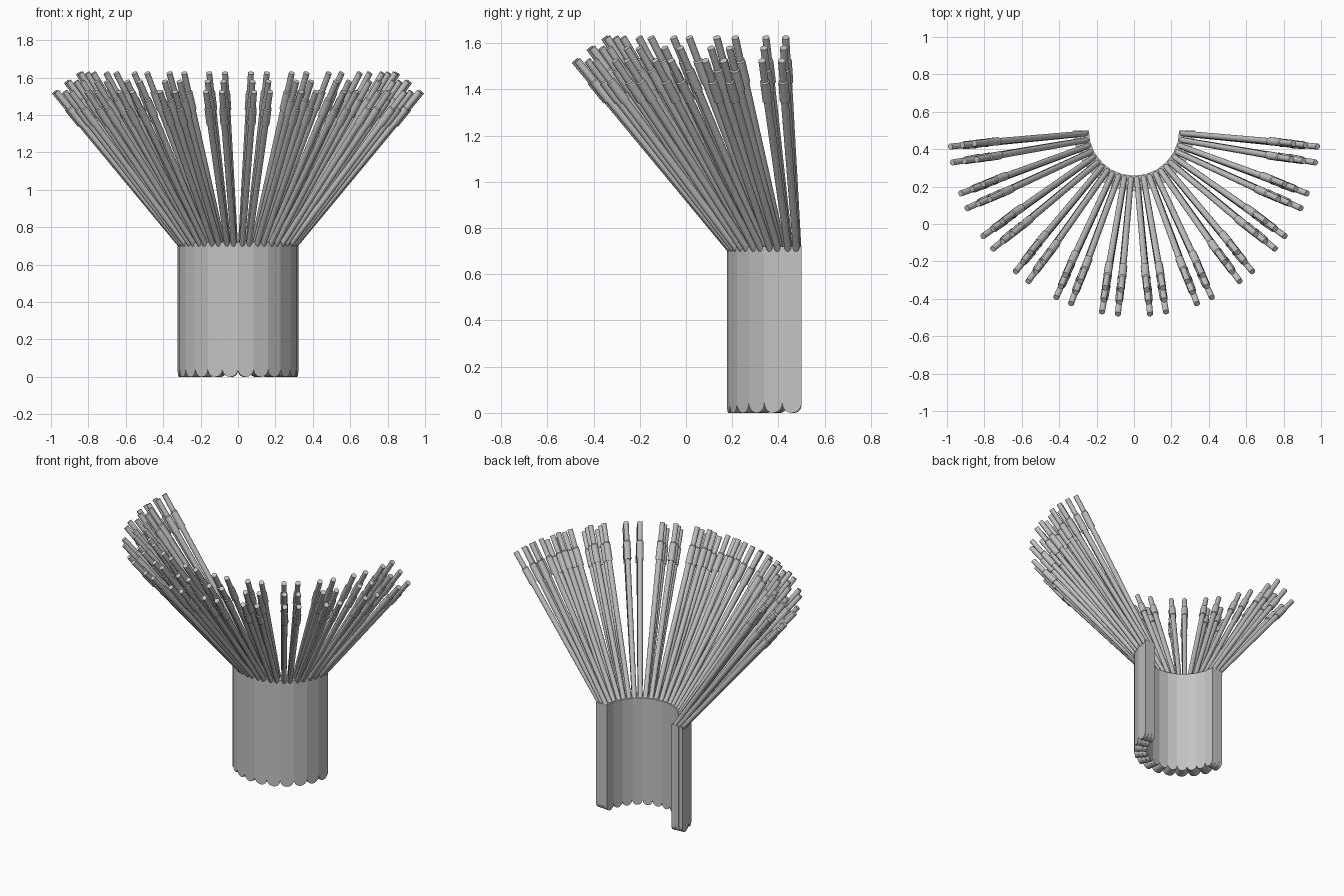
import bpy, bmesh, math
from mathutils import Vector, Matrix

cube = bpy.data.objects.get("Cube")
if cube:
    bpy.data.objects.remove(cube)

grey = bpy.data.materials.new("plain grey")
grey.use_nodes = True
colour = (0.55, 0.55, 0.55, 1)
grey.diffuse_color = colour
grey.node_tree.nodes["Principled BSDF"].inputs["Base Color"].default_value = colour

CENTRE = Vector((0, 0.5, 0))
COUNT = 12
STEP = math.pi / COUNT
TOP = 0.72
THICK = 0.026
# outer radius of the slat, tip radius and tip height of the rods
LAYERS = {"outer": (0.32, 0.985, 1.525),
          "middle": (0.293, 0.92, 1.58),
          "inner": (0.266, 0.855, 1.625)}


def finish(bm, name):
    bmesh.ops.recalc_face_normals(bm, faces=bm.faces[:])
    mesh = bpy.data.meshes.new(name)
    bm.to_mesh(mesh)
    bm.free()
    mesh.materials.append(grey)
    return mesh


def slat_mesh(name, radius):
    """Flat upright board with a half-round lower end, facing -y."""
    bm = bmesh.new()
    half = radius * math.tan(STEP / 2)
    pts = [(half, TOP), (-half, TOP)]
    for i in range(13):
        a = math.pi * (1 + i / 12)
        pts.append((half * math.cos(a), half * (1 + math.sin(a))))
    face = bm.faces.new([bm.verts.new((x, -radius, z)) for x, z in pts])
    res = bmesh.ops.extrude_face_region(bm, geom=[face])
    moved = [v for v in res["geom"] if isinstance(v, bmesh.types.BMVert)]
    bmesh.ops.translate(bm, verts=moved, vec=(0, THICK, 0))
    # narrow the inner face so neighbours meet edge to edge
    for v in moved:
        v.co.x *= (radius - THICK) / radius
    return finish(bm, name)


def add_rod(bm, start, end):
    """Shaft, collar and narrower tip swept along one axis."""
    axis = end - start
    turn = axis.to_track_quat('Z', 'Y')
    profile = [(0, 0.015), (0.79, 0.017), (0.79, 0.022),
               (0.89, 0.021), (0.895, 0.016), (1, 0.016)]
    sides = 14
    rings = []
    for t, r in profile:
        rings.append([bm.verts.new(start + axis * t + turn @ Vector(
            (r * math.cos(math.tau * k / sides), r * math.sin(math.tau * k / sides), 0)))
            for k in range(sides)])
    for low, high in zip(rings, rings[1:]):
        for k in range(sides):
            n = (k + 1) % sides
            bm.faces.new((low[k], low[n], high[n], high[k]))
    bm.faces.new(rings[0][::-1])
    bm.faces.new(rings[-1])


def rods_mesh(name, radius, tip_r, tip_z):
    """Pair of slightly spreading rods rising from one slat."""
    bm = bmesh.new()
    base = radius - THICK / 2
    for side in (-1, 1):
        add_rod(bm, Vector((side * 0.018, -base, TOP - 0.015)),
                Vector((side * 0.043, -tip_r, tip_z)))
    return finish(bm, name)


# Repeat each slat and its rods around the half ring
smooth = []
for layer, (radius, tip_r, tip_z) in LAYERS.items():
    slat = slat_mesh(layer + "_slat", radius)
    rods = rods_mesh(layer + "_rod_pair", radius, tip_r, tip_z)
    for i in range(COUNT):
        angle = (i + 0.5) * STEP - math.pi / 2
        place = Matrix.Translation(CENTRE) @ Matrix.Rotation(angle, 4, 'Z')
        for mesh in (slat, rods):
            ob = bpy.data.objects.new(f"{mesh.name}_{i + 1}", mesh)
            ob.matrix_world = place
            bpy.context.collection.objects.link(ob)
            if mesh is rods and i == 0:
                smooth.append(ob)

# Round shading on the rods, with crisp collars and ends
bpy.ops.object.select_all(action='DESELECT')
for ob in smooth:
    ob.select_set(True)
bpy.context.view_layer.objects.active = smooth[0]
bpy.ops.object.shade_smooth_by_angle(angle=math.radians(32))
